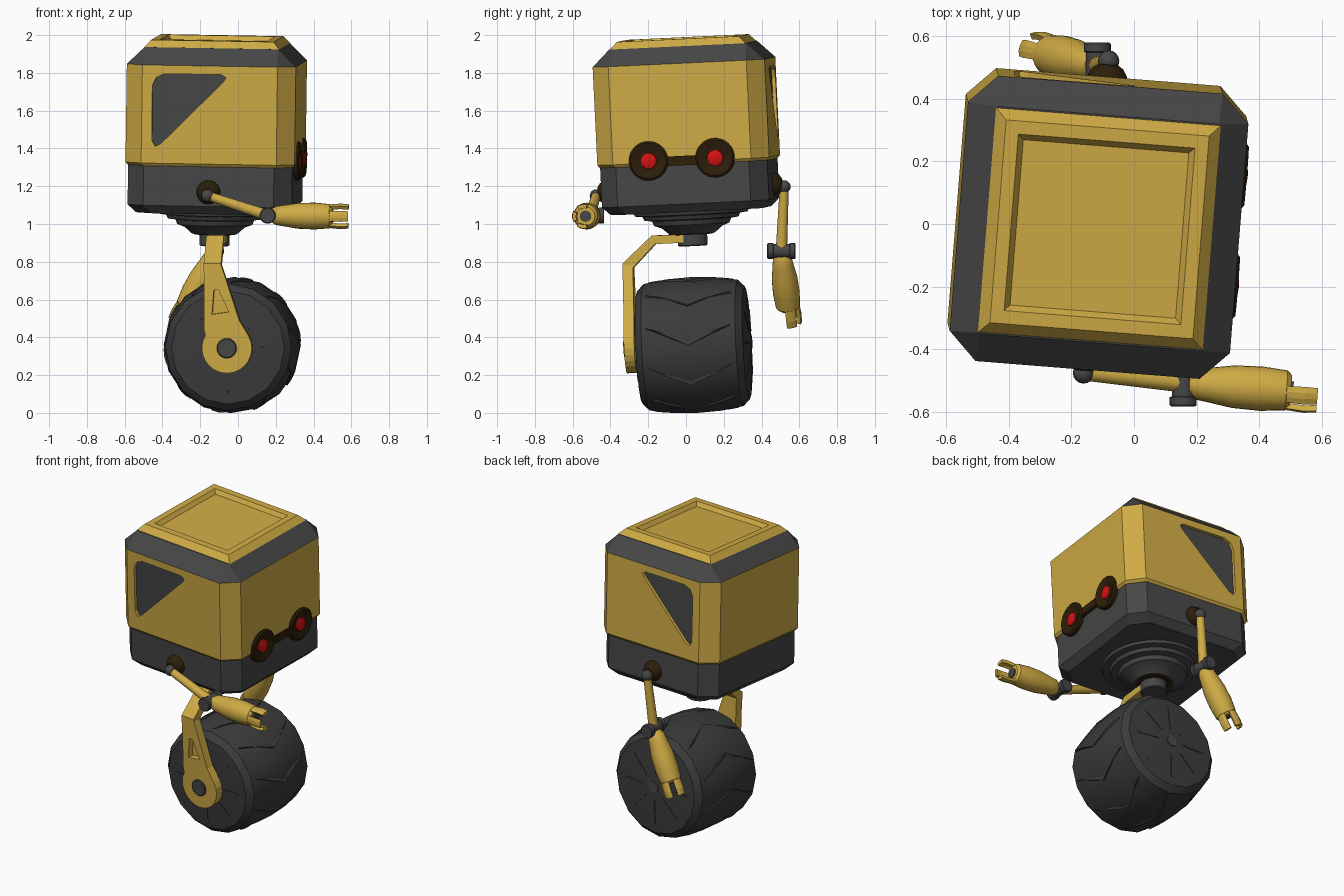
import bpy, bmesh
from math import sin, cos, pi, radians
from mathutils import Matrix, Vector

if "Cube" in bpy.data.objects:
    bpy.data.objects.remove(bpy.data.objects["Cube"])


def material(name, rgb):
    m = bpy.data.materials.new(name)
    m.use_nodes = True
    m.diffuse_color = (*rgb, 1)
    m.node_tree.nodes["Principled BSDF"].inputs["Base Color"].default_value = (*rgb, 1)
    return m


YELLOW = material("yellow paint", (0.63, 0.41, 0.06))
GREY = material("dark grey", (0.062, 0.062, 0.062))
RUBBER = material("tyre rubber", (0.044, 0.044, 0.044))
BROWN = material("dark brown", (0.026, 0.013, 0.003))
RED = material("red", (0.68, 0.006, 0.006))

# The whole machine leans slightly on its wheel
ROOT = (Matrix.Translation((-0.137, 0.079, 0)) @ Matrix.Rotation(radians(-4.6), 4, 'Z')
        @ Matrix.Rotation(radians(2.7), 4, 'X') @ Matrix.Rotation(radians(1), 4, 'Y'))
TO_X = Matrix.Rotation(pi / 2, 4, 'Y')
TO_Y = Matrix.Rotation(-pi / 2, 4, 'X')


def finish(name, bm, mat, matrix=ROOT, smooth=True):
    bmesh.ops.remove_doubles(bm, verts=bm.verts, dist=1e-5)
    bmesh.ops.recalc_face_normals(bm, faces=bm.faces)
    me = bpy.data.meshes.new(name)
    bm.to_mesh(me)
    bm.free()
    me.materials.append(mat)
    if smooth:
        me.polygons.foreach_set("use_smooth", [True] * len(me.polygons))
        me.set_sharp_from_angle(angle=radians(32))
    ob = bpy.data.objects.new(name, me)
    bpy.context.collection.objects.link(ob)
    ob.matrix_world = matrix
    return ob


def loft(name, rings, mat, matrix=ROOT, smooth=False):
    """Closed skin over rings of equal point count, with end caps."""
    bm = bmesh.new()
    rows = [[bm.verts.new(p) for p in ring] for ring in rings]
    n = len(rows[0])
    for a, b in zip(rows, rows[1:]):
        for i in range(n):
            bm.faces.new((a[i], a[(i + 1) % n], b[(i + 1) % n], b[i]))
    bm.faces.new(rows[0][::-1])
    bm.faces.new(rows[-1])
    return finish(name, bm, mat, matrix, smooth)


def lathe(name, profile, mat, matrix=ROOT, segs=24):
    """Turn (height, radius) pairs about local z."""
    rings = [[(r * cos(2 * pi * i / segs), r * sin(2 * pi * i / segs), h)
              for i in range(segs)] for h, r in profile]
    return loft(name, rings, mat, matrix, True)


def prism(name, outline, y0, y1, mat, matrix=ROOT):
    return loft(name, [[(x, y, z) for x, z in outline] for y in (y0, y1)], mat, matrix)


def box(name, size, mat, matrix):
    bm = bmesh.new()
    bmesh.ops.create_cube(bm, size=1, matrix=Matrix.Diagonal((*size, 1)))
    return finish(name, bm, mat, matrix, False)


def carve(ob, cutter):
    mod = ob.modifiers.new("cut", 'BOOLEAN')
    mod.operation, mod.solver, mod.object = 'DIFFERENCE', 'EXACT', cutter
    bpy.context.view_layer.update()
    bpy.context.view_layer.objects.active = ob
    bpy.ops.object.modifier_apply(modifier=mod.name)
    bpy.data.objects.remove(cutter)


def octagon(inset, z, c=0.09):
    """Chamfered rectangle of the body plan, shrunk by inset."""
    a, b = 0.449 - inset, 0.457 - inset
    return [(a, c - b, z), (a, b - c, z), (a - c, b, z), (c - a, b, z),
            (-a, b - c, z), (-a, c - b, z), (c - a, -b, z), (a - c, -b, z)]


def square(h, z):
    return [(h, -h, z), (h, h, z), (-h, h, z), (-h, -h, z)]


# Body shell, base and roof
shell = loft("body_shell", [octagon(0.012, 1.325), octagon(0, 1.34), octagon(0, 1.86)], YELLOW)
loft("body_base", [octagon(0.055, 1.072), octagon(0.013, 1.115), octagon(0.013, 1.33)], GREY)
loft("roof_rim", [octagon(0, 1.86), octagon(0.093, 1.95, 0.002)], GREY)
loft("roof_panel", [square(0.36, 1.949), square(0.325, 1.987), square(0.283, 1.987),
                    square(0.265, 1.962)], YELLOW)

# Side windows, set into the shell
window = [(-.305, 1.75), (-.285, 1.795), (-.24, 1.815), (.06, 1.815), (.085, 1.8),
          (.075, 1.78), (-.255, 1.445), (-.285, 1.43), (-.303, 1.46)]
for side, label in ((-1, "right"), (1, "left")):
    carve(shell, prism("cutter", window, side * 0.435, side * 0.5, GREY))
    prism(label + "_window", window, side * 0.434, side * 0.438, GREY)

# Eyes and the bar between them
for y, label in ((-0.177, "right"), (0.177, "left")):
    at = ROOT @ Matrix.Translation((0.449, y, 1.352)) @ TO_X
    lathe(label + "_eye_ring", [(-.04, .104), (.008, .104), (.016, .094), (.016, .08),
                                (.004, .06), (.004, .01)], BROWN, at, 32)
    lathe(label + "_eye_lens", [(.002, .043), (.012, .041), (.018, .025), (.02, .004)], RED, at)
box("eye_bar", (0.05, 0.2, 0.05), BROWN, ROOT @ Matrix.Translation((0.432, 0, 1.345)))

# Stepped collar under the body and the neck
lathe("collar", [(1.08, .31), (1.055, .3), (1.05, .26), (1.03, .25), (1.025, .21), (1.0, .2),
                 (.985, .16), (.95, .12)], GREY, segs=32)
lathe("collar_recess", [(.96, .108), (.946, .108)], BROWN)
lathe("neck", [(.885, .072), (.89, .079), (.96, .079)], GREY)

# Wheel, with a domed hub on both sides
WHEEL = ROOT @ Matrix.Translation((0.103, -0.013, 0.362))
half = [(.305, .03), (.285, .3), (.25, .335), (.13, .354)]
lathe("wheel", [(-h, r) for h, r in half] + [(0, .36)] + half[::-1], RUBBER, WHEEL @ TO_Y, 16)

# Chevron tread: ridges swept from the middle out to each edge
bm = bmesh.new()
COUNT, STEPS = 10, 5
for k in range(COUNT):
    for side in (-1, 1):
        rows = []
        for s in range(STEPS + 1):
            t = s / STEPS
            w, r = side * 0.225 * t, 0.36 - 0.02 * t * t
            a = 2 * pi * k / COUNT + 0.3 * t
            width = 0.12 * (1 - t) + 0.02
            rows.append([bm.verts.new((q * cos(b), w, q * sin(b))) for b, q in
                         ((a, r - .012), (a + .015, r + .002), (a + width, r - .012))])
        for p, q in zip(rows, rows[1:]):
            for i in range(2):
                bm.faces.new((p[i], p[i + 1], q[i + 1], q[i]))
finish("tread", bm, RUBBER, WHEEL, False)

# Radial ribs and hub caps
for side, label in ((-1, "right"), (1, "left")):
    for k in range(8):
        turn = Matrix.Rotation(k * pi / 4, 4, 'Y')
        tilt = Matrix.Rotation(side * -0.074, 4, 'Z')
        box(f"{label}_rib_{k + 1}", (0.15, 0.008, 0.011), RUBBER,
            WHEEL @ turn @ Matrix.Translation((0.165, side * 0.295, 0)) @ tilt)
lathe("left_hub_cap", [(.29, .036), (.31, .034)], GREY, WHEEL @ TO_Y, 16)
lathe("right_hub_cap", [(-.3, .053), (-.366, .053), (-.37, .048)], GREY, WHEEL @ TO_Y)

# One-sided fork: bent bar on top, plate with a round end below
bar = [(0, .905), (0, .95), (-.212, .95), (-.373, .81), (-.373, .76), (-.318, .76),
       (-.318, .785), (-.195, .905)]
loft("fork_bar", [[(x, y, z) for y, z in bar] for x in (-.026, .066)], YELLOW)
arc = [(.103 + .133 * cos(radians(d)), .362 + .133 * sin(radians(d)))
       for d in range(150, 391, 15)]
plate = prism("fork_plate", [(.068, .8), (-.024, .8), (-.02, .46)] + arc + [(.167, .51)],
              -.373, -.318, YELLOW)
carve(plate, prism("cutter", [(.03, .67), (.055, .67), (.11, .555), (.022, .54)],
                   -.4, -.335, YELLOW))


def along(a, b):
    d = b - a
    return Matrix.Translation(a) @ d.to_track_quat('Z', 'Y').to_matrix().to_4x4()


def make_arm(label, side, elbow, tip):
    """Shoulder on the base, upper arm, elbow spool, forearm and three fingers."""
    face = ROOT @ Matrix.Translation((0, side * 0.43, 1.19)) @ Matrix.Rotation(-side * pi / 2, 4, 'X')
    lathe(label + "_shoulder_socket", [(0, .065), (.025, .062), (.048, .048), (.06, .03)],
          BROWN, face)
    shoulder = ROOT @ Vector((0, side * 0.5, 1.175))
    ball = [(-.034 * cos(pi * i / 10), .034 * sin(pi * i / 10) + 1e-4) for i in range(11)]
    lathe(label + "_shoulder_ball", ball, GREY, Matrix.Translation(shoulder), 16)
    reach = (elbow - shoulder).length
    lathe(label + "_upper_arm", [(0, .024), (reach * .5, .027), (reach, .03)], YELLOW,
          along(shoulder, elbow), 16)
    lathe(label + "_elbow", [(-.075, .038), (-.07, .043), (-.045, .043), (-.042, .036),
                             (.042, .036), (.045, .043), (.07, .043), (.075, .038)],
          GREY, Matrix.Translation(elbow) @ TO_Y)
    axis = (tip - elbow).normalized()
    out = Vector((0, side, 0))
    out = (out - axis * out.dot(axis)).normalized()
    frame = Matrix((out, axis.cross(out), axis)).transposed().to_4x4()
    frame = Matrix.Translation(elbow) @ frame
    lathe(label + "_forearm", [(.02, .035), (.045, .05), (.08, .055), (.16, .068), (.25, .071),
                               (.33, .064), (.345, .05)], YELLOW, frame)
    lathe(label + "_palm", [(.34, .03), (.352, .03)], GREY, frame, 16)
    for k, mid in enumerate((-78, 0, 78)):
        angles = [radians(mid + d) for d in (-25, -8, 8, 25)]
        rings = []
        for h, r in ((.32, .062), (.39, .068), (.43, .064)):
            rings.append([(r * cos(a), r * sin(a), h) for a in angles]
                         + [((r - .02) * cos(a), (r - .02) * sin(a), h) for a in angles[::-1]])
        loft(f"{label}_finger_{k + 1}", rings, YELLOW, frame)


make_arm("right", -1, Vector((.157, -.508, 1.045)), Vector((.58, -.538, 1.04)))
make_arm("left", 1, Vector((-.117, .505, .857)), Vector((-.312, .55, .475)))
